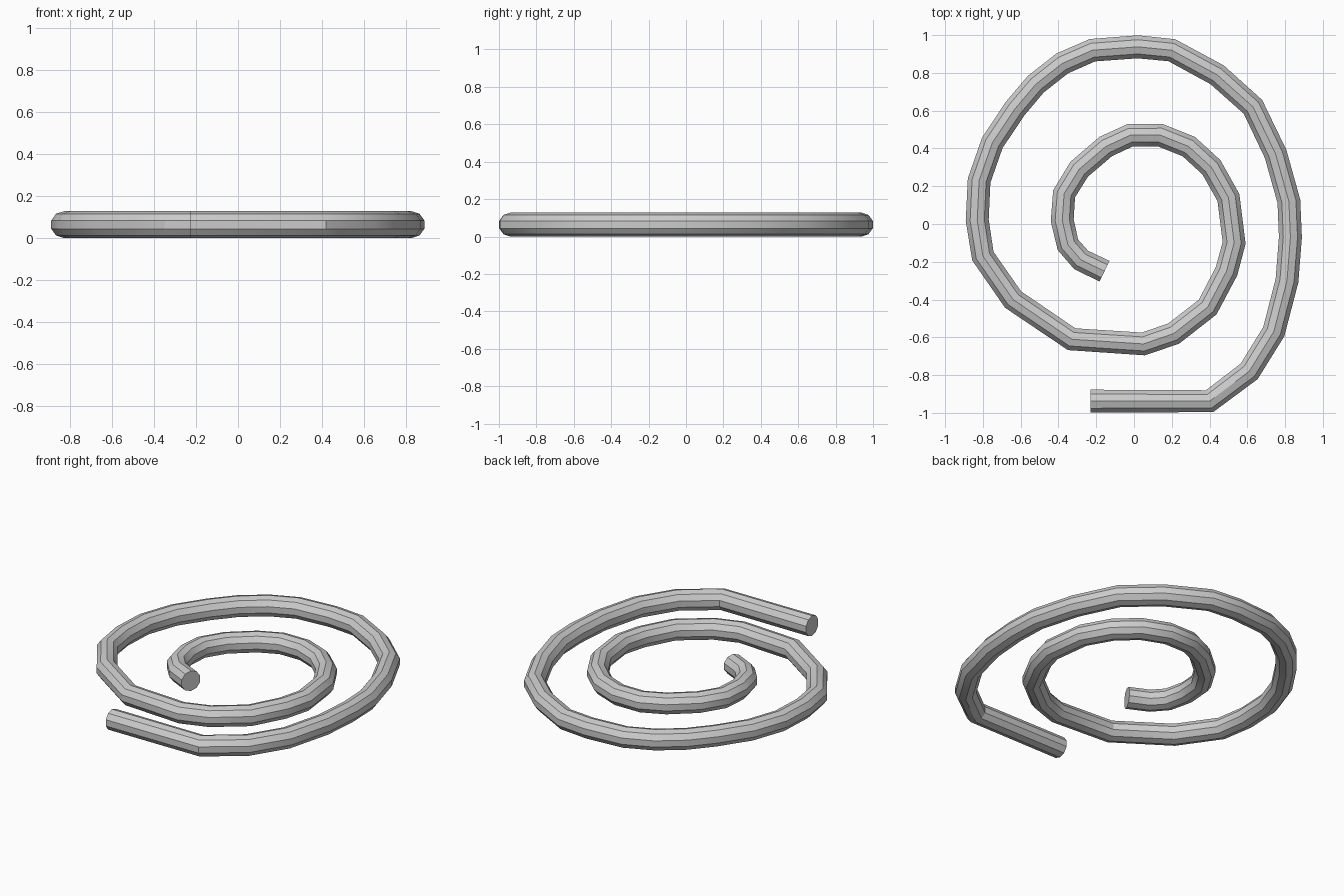
import bpy, bmesh, math
from mathutils import Vector

cube = bpy.data.objects.get("Cube")
if cube:
    bpy.data.objects.remove(cube, do_unlink=True)

RADIUS = 0.064
SIDES = 10

# Centre line of the coil, from the straight outer end to the inner end
PATH = [
    (-.23, -.938), (.4, -.938), (.61, -.78), (.74, -.57), (.81, -.3), (.828, -.07),
    (.82, .12), (.75, .37), (.63, .62), (.44, .79), (.2, .92), (.02, .938),
    (-.22, .92), (-.38, .85), (-.52, .74), (-.63, .61), (-.75, .43), (-.82, .23),
    (-.83, .02), (-.8, -.17), (-.64, -.4), (-.33, -.61), (.05, -.635), (.21, -.58),
    (.39, -.44), (.49, -.25), (.53, -.1), (.5, .14), (.41, .3), (.29, .41),
    (.14, .47), (-.02, .47), (-.15, .41), (-.29, .29), (-.37, .16), (-.38, .02),
    (-.35, -.11), (-.28, -.19), (-.156, -.25),
]


def make_material(name, colour):
    mat = bpy.data.materials.new(name)
    mat.use_nodes = True
    mat.diffuse_color = colour
    mat.node_tree.nodes["Principled BSDF"].inputs["Base Color"].default_value = colour
    return mat


def sweep_tube(name, path, radius, sides):
    """Sweep a round section along a flat path and cap both ends."""
    points = [Vector((x, y, radius)) for x, y in path]
    last = len(points) - 1
    up = Vector((0, 0, 1))
    bm = bmesh.new()
    rings = []
    for i, point in enumerate(points):
        # Each ring lies in the plane halfway between its two neighbours
        incoming = (point - points[i - 1]).normalized() if i > 0 else Vector()
        outgoing = (points[i + 1] - point).normalized() if i < last else Vector()
        side = (incoming + outgoing).normalized().cross(up)
        ring = []
        for k in range(sides):
            angle = math.tau * k / sides
            offset = side * math.sin(angle) + up * math.cos(angle)
            ring.append(bm.verts.new(point + offset * radius))
        rings.append(ring)
    for a, b in zip(rings, rings[1:]):
        for k in range(sides):
            n = (k + 1) % sides
            bm.faces.new((a[k], a[n], b[n], b[k]))
    bm.faces.new(rings[0])
    bm.faces.new(rings[-1])
    bmesh.ops.recalc_face_normals(bm, faces=bm.faces)
    mesh = bpy.data.meshes.new(name)
    bm.to_mesh(mesh)
    bm.free()
    obj = bpy.data.objects.new(name, mesh)
    bpy.context.collection.objects.link(obj)
    return obj


# Spiral coil in one plain grey
coil = sweep_tube("spiral_coil", PATH, RADIUS, SIDES)
coil.data.materials.append(make_material("light_grey", (0.6, 0.6, 0.6, 1)))

# Soft along the length, crisp between the long facets
bpy.ops.object.select_all(action="DESELECT")
coil.select_set(True)
bpy.context.view_layer.objects.active = coil
bpy.ops.object.shade_smooth_by_angle(angle=math.radians(30))
